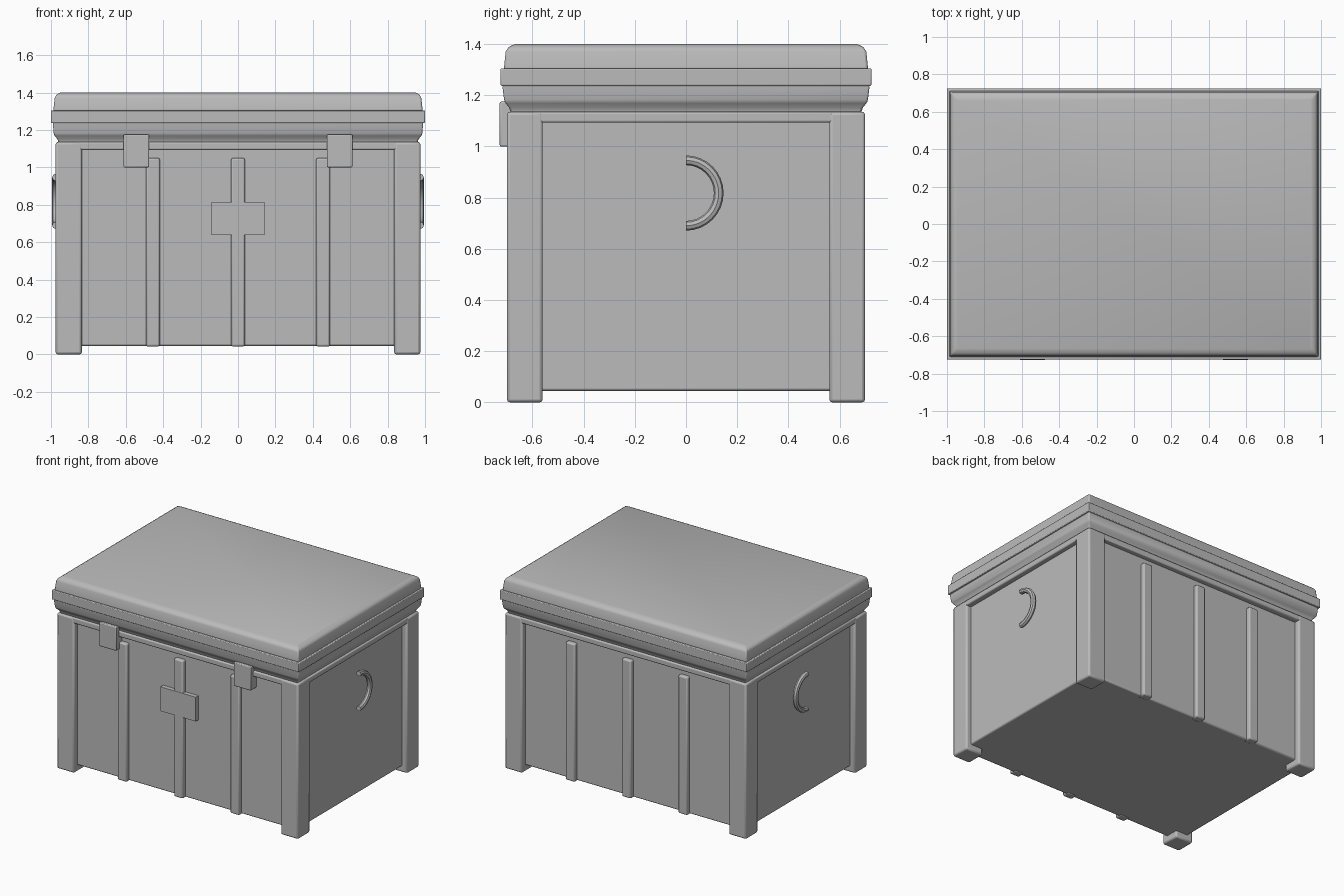
import bpy, bmesh
from math import pi, cos, sin, radians

if "Cube" in bpy.data.objects:
    bpy.data.objects.remove(bpy.data.objects["Cube"])

# Single painted-metal colour
GREY = (0.5, 0.5, 0.5, 1)
metal = bpy.data.materials.new("grey_metal")
metal.use_nodes = True
metal.diffuse_color = GREY
metal.node_tree.nodes["Principled BSDF"].inputs["Base Color"].default_value = GREY


def finish(name, bm, bevel=0.0, segments=2):
    bmesh.ops.recalc_face_normals(bm, faces=bm.faces)
    mesh = bpy.data.meshes.new(name)
    bm.to_mesh(mesh)
    bm.free()
    mesh.materials.append(metal)
    obj = bpy.data.objects.new(name, mesh)
    bpy.context.collection.objects.link(obj)
    if bevel:
        mod = obj.modifiers.new("edges", "BEVEL")
        mod.width = bevel
        mod.segments = segments
        mod.limit_method = "ANGLE"
    bpy.ops.object.select_all(action="DESELECT")
    obj.select_set(True)
    bpy.context.view_layer.objects.active = obj
    bpy.ops.object.shade_smooth_by_angle(angle=radians(40))
    return obj


def loft(name, sections, bevel=0.0, segments=2):
    """Stack of centred rectangles given as (half x, half y, z)."""
    bm = bmesh.new()
    rings = [[bm.verts.new((sx * x, sy * y, z))
              for sx, sy in ((-1, -1), (1, -1), (1, 1), (-1, 1))]
             for x, y, z in sections]
    for low, high in zip(rings, rings[1:]):
        for i in range(4):
            j = (i + 1) % 4
            bm.faces.new((low[i], low[j], high[j], high[i]))
    bm.faces.new(rings[0])
    bm.faces.new(rings[-1])
    return finish(name, bm, bevel, segments)


def box(name, low, high, bevel=0.0):
    bm = bmesh.new()
    bmesh.ops.create_cube(bm, size=1)
    for v in bm.verts:
        v.co = [a + (c + 0.5) * (b - a) for a, b, c in zip(low, high, v.co)]
    return finish(name, bm, bevel)


def handle(name, side):
    """Half ring standing flat against the side panel."""
    bm = bmesh.new()
    steps, sides, radius, tube = 16, 8, 0.128, 0.019
    rings = []
    for i in range(steps + 1):
        a = -pi / 2 + pi * i / steps
        ring = []
        for j in range(sides):
            b = 2 * pi * j / sides
            r = radius + tube * cos(b)
            ring.append(bm.verts.new((side * (0.975 + tube * sin(b)),
                                      r * cos(a), 0.818 + r * sin(a))))
        rings.append(ring)
    for p, q in zip(rings, rings[1:]):
        for j in range(sides):
            k = (j + 1) % sides
            bm.faces.new((p[j], p[k], q[k], q[j]))
    bm.faces.new(rings[0])
    bm.faces.new(rings[-1])
    finish(name, bm)


# Recessed body
loft("body", [(0.935, 0.66, 0.045), (0.935, 0.66, 1.13)], 0.01)

# Corner posts and the rails under the lid
for sx, x_name in ((-1, "right"), (1, "left")):
    for sy, y_name in ((-1, "front"), (1, "back")):
        xs = sorted((sx * 0.835, sx * 0.975))
        ys = sorted((sy * 0.56, sy * 0.70))
        box(f"{y_name}_{x_name}_post", (xs[0], ys[0], 0), (xs[1], ys[1], 1.135), 0.012)
    xs = sorted((sx * 0.90, sx * 0.973))
    box(f"{x_name}_rail", (xs[0], -0.60, 1.093), (xs[1], 0.60, 1.135), 0.008)
    handle(f"{x_name}_handle", sx)

for sy, y_name in ((-1, "front"), (1, "back")):
    ys = sorted((sy * 0.62, sy * 0.698))
    box(f"{y_name}_rail", (-0.88, ys[0], 1.093), (0.88, ys[1], 1.135), 0.008)
    # Vertical ribs
    ys = sorted((sy * 0.63, sy * 0.69))
    for i, x in enumerate((-0.455, 0, 0.455)):
        box(f"{y_name}_rib_{i + 1}", (x - 0.037, ys[0], 0.042),
            (x + 0.037, ys[1], 1.05), 0.01)

# Lid: lower tray, protruding band and upper cover
loft("lid_tray", [(0.96, 0.685, 1.13), (0.965, 0.69, 1.15), (0.985, 0.71, 1.175),
                  (0.99, 0.718, 1.24)], 0.008)
loft("lid_band", [(1.0, 0.725, 1.237), (1.0, 0.725, 1.305)], 0.005)
loft("lid_cover", [(0.988, 0.712, 1.30), (0.98, 0.705, 1.37), (0.972, 0.695, 1.388),
                   (0.95, 0.67, 1.40)], 0.008)

# Front latches and lock plate
for sx, x_name in ((-1, "right"), (1, "left")):
    xs = sorted((sx * 0.475, sx * 0.612))
    box(f"{x_name}_latch", (xs[0], -0.728, 1.0), (xs[1], -0.655, 1.175), 0.006)
box("lock_plate", (-0.143, -0.692, 0.638), (0.143, -0.65, 0.815))
